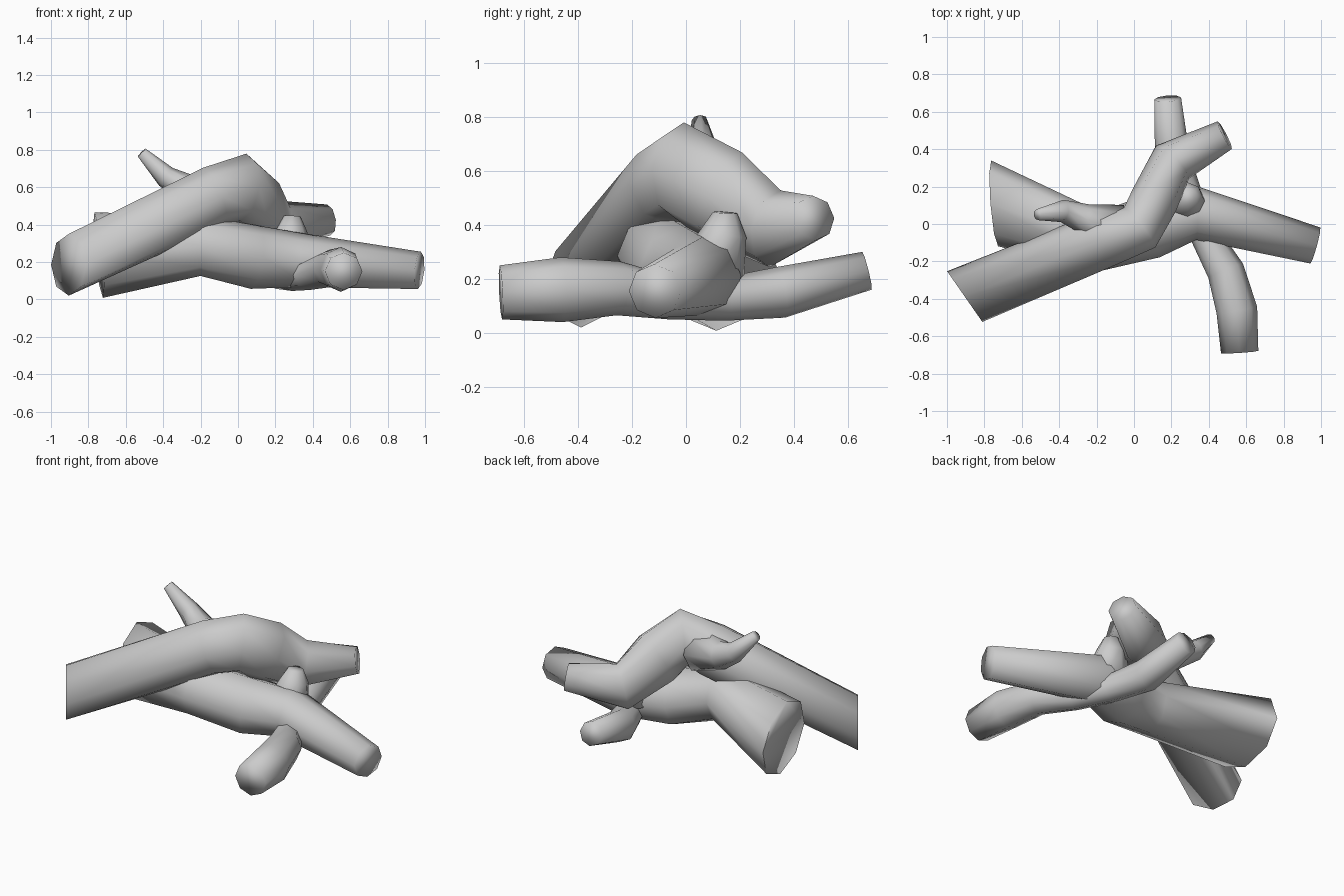
import bpy, bmesh
from math import cos, sin, pi, radians
from mathutils import Vector

if "Cube" in bpy.data.objects:
    bpy.data.objects.remove(bpy.data.objects["Cube"])


def limb(name, path, sides=8, start=None, end=None):
    """Tapered log along path of (x, y, z, radius[, upright radius]); start/end override the cut direction."""
    pts = [Vector(p[:3]) for p in path]
    bm = bmesh.new()
    rings = []
    for i, p in enumerate(pts):
        d = Vector((0, 0, 0))
        if i > 0:
            d += (p - pts[i - 1]).normalized()
        if i < len(pts) - 1:
            d += (pts[i + 1] - p).normalized()
        if i == 0 and start:
            d = Vector(start)
        if i == len(pts) - 1 and end:
            d = Vector(end)
        d.normalize()
        ref = Vector((0, 0, 1)) if abs(d.z) < 0.9 else Vector((0, 1, 0))
        u = ref.cross(d).normalized()
        v = d.cross(u)
        ru, rv = path[i][3], path[i][-1]
        rings.append([bm.verts.new(p + ru * cos(2 * pi * k / sides) * u + rv * sin(2 * pi * k / sides) * v)
                      for k in range(sides)])
    for a, b in zip(rings, rings[1:]):
        for k in range(sides):
            j = (k + 1) % sides
            bm.faces.new((a[k], a[j], b[j], b[k]))
    bm.faces.new(rings[0][::-1])
    bm.faces.new(rings[-1])
    bmesh.ops.recalc_face_normals(bm, faces=bm.faces)
    me = bpy.data.meshes.new(name)
    bm.to_mesh(me)
    bm.free()
    ob = bpy.data.objects.new(name, me)
    bpy.context.collection.objects.link(ob)
    bpy.ops.object.select_all(action='DESELECT')
    ob.select_set(True)
    bpy.context.view_layer.objects.active = ob
    # The ends are softly shaded like the bark
    bpy.ops.object.shade_smooth_by_angle(angle=radians(110))
    return ob


# Upper log with an elbow, leaning over the pile
limb("upper_log", [(-0.905, -0.388, 0.185, 0.165), (-0.13, -0.07, 0.55, 0.15, 0.165),
                   (0.03, -0.02, 0.60, 0.135, 0.18), (0.11, 0.13, 0.51, 0.13, 0.18),
                   (0.205, 0.33, 0.385, 0.125, 0.145), (0.485, 0.475, 0.425, 0.083)],
     start=(0.82, 0.57, 0))

# Small twig on the upper log
limb("upper_twig", [(-0.10, -0.03, 0.56, 0.14), (-0.27, 0.03, 0.59, 0.08),
                    (-0.385, 0.07, 0.655, 0.06), (-0.515, 0.05, 0.785, 0.03)])

# Lower log, flared at the left
limb("lower_log", [(-0.745, 0.11, 0.237, 0.23), (-0.19, -0.095, 0.285, 0.16),
                   (0.09, -0.015, 0.225, 0.17), (0.33, 0.06, 0.21, 0.145),
                   (0.97, -0.115, 0.155, 0.1)], start=(1, 0.08, 0.1))

# Broken stub on the lower log
limb("lower_stub", [(0.27, 0.09, 0.22, 0.13), (0.285, 0.14, 0.37, 0.085),
                    (0.29, 0.145, 0.445, 0.045)])

# Bent branch passing beneath the lower log
limb("under_branch", [(0.565, -0.685, 0.15, 0.1), (0.55, -0.46, 0.16, 0.11, 0.12),
                      (0.49, -0.25, 0.165, 0.1), (0.38, -0.06, 0.13, 0.08),
                      (0.29, 0.14, 0.125, 0.08), (0.205, 0.35, 0.15, 0.095),
                      (0.18, 0.67, 0.23, 0.072)])
